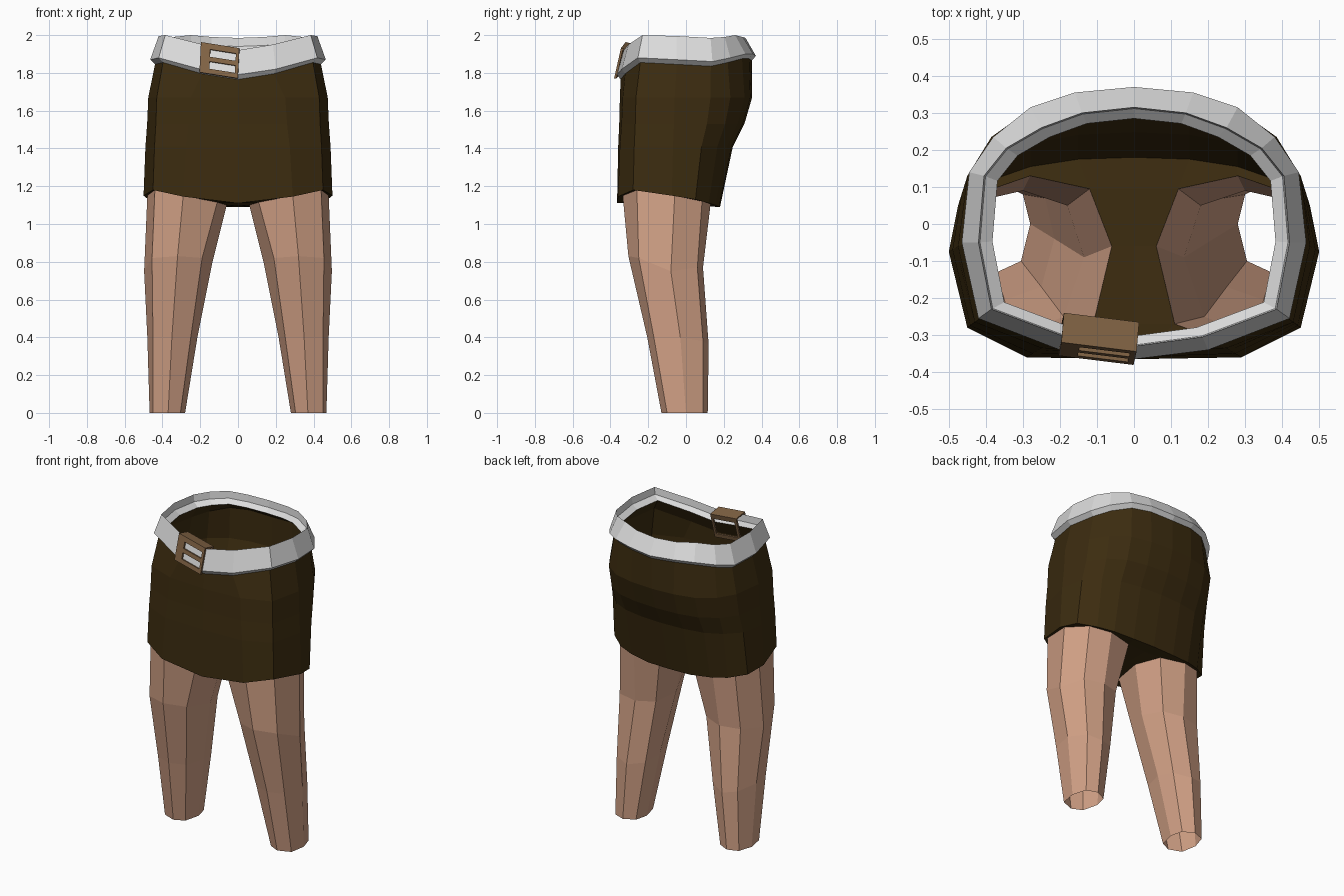
import bpy
from mathutils import Vector

cube = bpy.data.objects.get("Cube")
if cube:
    bpy.data.objects.remove(cube, do_unlink=True)


def material(name, r, g, b):
    mat = bpy.data.materials.new(name)
    mat.use_nodes = True
    mat.diffuse_color = (r, g, b, 1)
    shader = mat.node_tree.nodes["Principled BSDF"]
    shader.inputs["Base Color"].default_value = (r, g, b, 1)
    shader.inputs["Roughness"].default_value = 0.8
    return mat


cloth = material("dark brown cloth", 0.045, 0.025, 0.005)
skin = material("skin", 0.65, 0.36, 0.24)
white = material("off white leather", 0.72, 0.72, 0.72)
bronze = material("bronze", 0.22, 0.125, 0.058)


def build(name, verts, faces, mat, mirror=False):
    mesh = bpy.data.meshes.new(name)
    mesh.from_pydata([tuple(v) for v in verts], [], faces)
    mesh.materials.append(mat)
    mesh.update()
    obj = bpy.data.objects.new(name, mesh)
    bpy.context.collection.objects.link(obj)
    if mirror:
        obj.modifiers.new("Mirror", 'MIRROR')
    return obj


def loft(name, rings, mat, mirror=False):
    """Skin a stack of closed rings, leaving both ends open."""
    n = len(rings[0])
    verts = [p for ring in rings for p in ring]
    faces = []
    for r in range(len(rings) - 1):
        for i in range(n):
            j = (i + 1) % n
            faces.append((r * n + i, r * n + j, (r + 1) * n + j, (r + 1) * n + i))
    return build(name, verts, faces, mat, mirror)


def whole(half):
    """Complete a half ring, given from front centre to back centre."""
    return half + [(-x, y, z) for x, y, z in half[-2:0:-1]]


def scaled(ring, s, dz):
    """Shrink a ring about the waist axis and shift it vertically."""
    return [(x * s, (y + 0.02) * s - 0.02, z + dz) for x, y, z in ring]


def blend(a, b, t, heights):
    return [(p[0] + (q[0] - p[0]) * t, p[1] + (q[1] - p[1]) * t, heights)
            for p, q in zip(a, b)]


# Half outlines: skirt hem, hips, and the two outer edges of the belt
hem = [(0, -.365, 1.11), (.29, -.36, 1.145), (.45, -.28, 1.18),
       (.5, -.075, 1.15), (.475, .05, 1.13), (.38, .12, 1.11),
       (.28, .155, 1.1), (.15, .175, 1.09), (0, .18, 1.09)]
hips = [(0, -.35), (.25, -.335), (.43, -.265), (.475, -.06), (.45, .13),
        (.385, .235), (.28, .31), (.15, .34), (0, .35)]
belt_low = [(0, -.365, 1.79), (.2, -.34, 1.82), (.42, -.255, 1.88),
            (.465, -.05, 1.87), (.445, .14, 1.86), (.38, .235, 1.88),
            (.28, .315, 1.9), (.16, .355, 1.9), (0, .37, 1.89)]
belt_top = [(0, -.33, 1.92), (.185, -.305, 1.95), (.385, -.23, 2),
            (.42, -.05, 1.995), (.405, .13, 1.985), (.345, .205, 1.99),
            (.25, .26, 2), (.14, .3, 1.99), (0, .315, 1.985)]

# Skirt
waist = scaled(belt_low, 0.945, -0.025)
lining = scaled(belt_top, 0.91, -0.07)
skirt_rings = [hem, blend(hem, hips, 0.4, 1.41), blend(hem, hips, 0.76, 1.53),
               blend(hem, hips, 1, 1.67), waist, lining]
loft("skirt", [whole(r) for r in skirt_rings], cloth)

# Belt: underside lip, outer face, inner wall and inner ledge
belt_rings = [waist, belt_low, belt_top, scaled(belt_top, 0.99, -0.045), lining]
loft("belt", [whole(r) for r in belt_rings], white)

# Legs: open eight-sided tubes, from the inner side round the back
thigh = [(.06, -.06, 1.1), (.12, .095, 1.1), (.28, .13, 1.105), (.41, .085, 1.12),
         (.48, -.06, 1.15), (.44, -.26, 1.18), (.29, -.335, 1.15), (.11, -.27, 1.115)]
knee = [(.135, -.09, .8), (.18, .05, .78), (.3, .09, .77), (.43, .06, .77),
        (.497, -.08, .75), (.455, -.25, .82), (.32, -.305, .83), (.19, -.25, .82)]
calf = [(.215, -.04, .4), (.24, .07, .38), (.34, .12, .36), (.43, .09, .38),
        (.48, -.03, .4), (.45, -.17, .4), (.35, -.205, .4), (.25, -.17, .4)]
ankle = [(.28, 0, 0), (.3, .08, 0), (.37, .115, 0), (.44, .09, 0),
         (.468, 0, 0), (.45, -.1, 0), (.37, -.13, 0), (.305, -.1, 0)]
loft("legs", [thigh, knee, calf, ankle], skin, mirror=True)

# Skirt underside: fills between the hem and the leg openings
n = len(hem)
centre = n + len(thigh)
inner = [7, 0, 1]
verts = hem + thigh + [(0, thigh[i][1], thigh[i][2] - 0.005) for i in inner]
hem_to_leg = [(0, 7), (1, 6), (2, 5), (3, 4), (4, 4), (5, 3), (6, 2), (7, 1)]
faces = []
for (h, a), (k, b) in zip(hem_to_leg, hem_to_leg[1:]):
    faces.append((h, n + a, n + b, k) if a != b else (h, n + a, k))
faces += [(0, centre, n + 7),
          (centre, centre + 1, n, n + 7),
          (centre + 1, centre + 2, n + 1, n),
          (centre + 2, n - 1, n - 2, n + 1)]
build("skirt_underside", verts, faces, cloth, mirror=True)

# Buckle: bars laid out in the slanted plane of the belt front
origin = Vector((-.203, -.34, 1.8))
along = Vector((.203, -.025, -.032))
up = Vector((.008, .035, .155))
out = along.cross(up).normalized()
box_faces = [(0, 1, 3, 2), (4, 6, 7, 5), (0, 4, 5, 1),
             (2, 3, 7, 6), (0, 2, 6, 4), (1, 5, 7, 3)]


def bar(name, us, vs, ws):
    pts = [origin + along * u + up * v + out * w for u in us for v in vs for w in ws]
    return build(name, pts, box_faces, bronze)


full, front, back = (0, 1), (0.004, 0.016), (-0.066, -0.056)
for side, depth in (("front", front), ("back", back)):
    bar(f"buckle_{side}_right_bar", (0, 0.25 if side == "front" else 0.1), full, depth)
    bar(f"buckle_{side}_left_bar", (0.92, 1), full, depth)
    bar(f"buckle_{side}_top_bar", full, (0.83, 1), depth)
    bar(f"buckle_{side}_bottom_bar", full, (0, 0.17), depth)
bar("buckle_middle_bar", full, (0.42, 0.58), front)
bar("buckle_top_cap", full, (0.98, 1.03), (back[0], front[1]))
